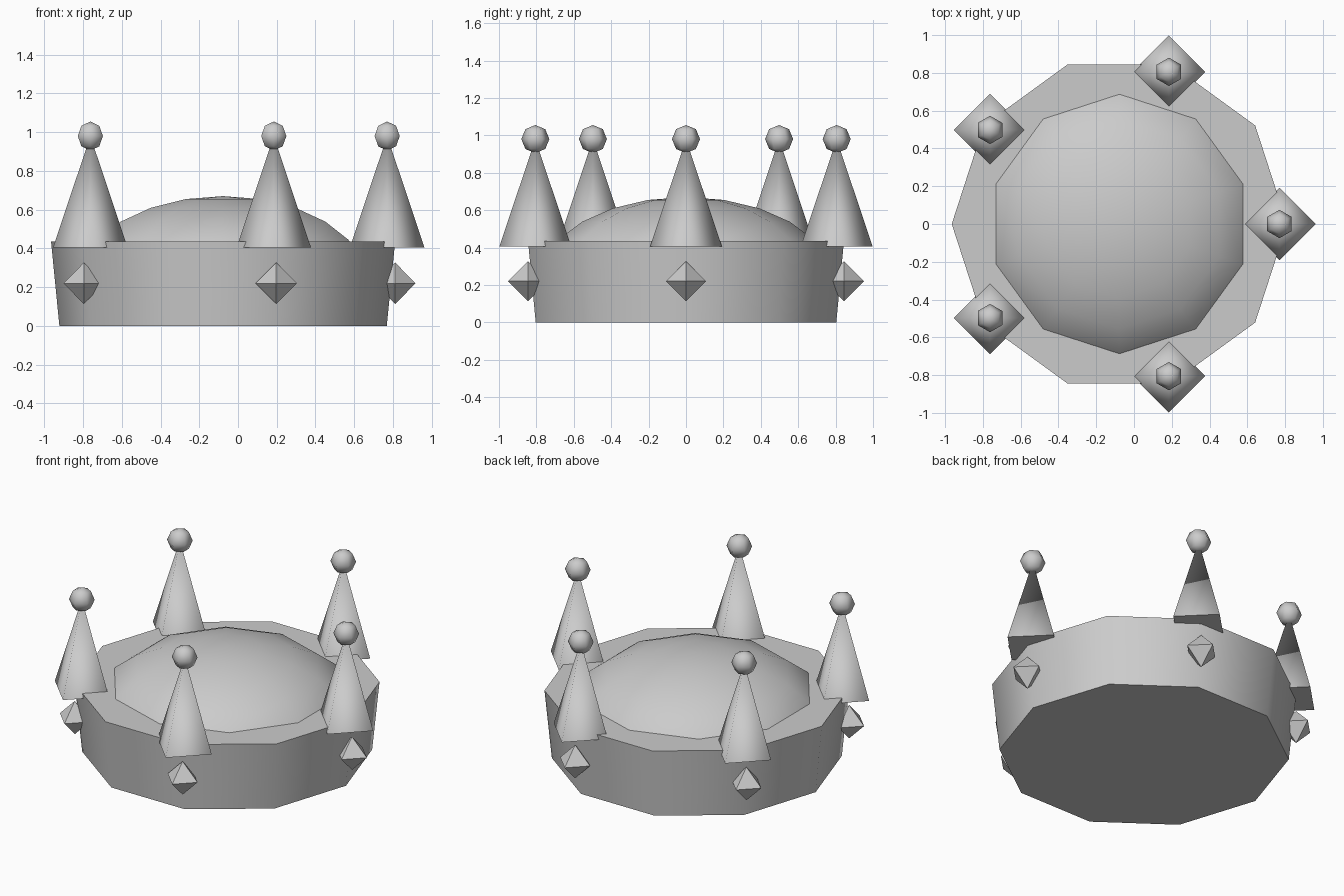
import bpy, bmesh, math

if "Cube" in bpy.data.objects:
    bpy.data.objects.remove(bpy.data.objects["Cube"])

CX = -0.077  # axis of the crown ring
grey = bpy.data.materials.new("light_grey")
grey.diffuse_color = (0.6, 0.6, 0.6, 1)
grey.use_nodes = True
grey.node_tree.nodes["Principled BSDF"].inputs["Base Color"].default_value = grey.diffuse_color


def lathe(name, profile, sides, phase, loc, smooth=None):
    """Spin (radius, z) points into a solid; radius 0 makes a single pole."""
    bm = bmesh.new()
    rings = []
    for r, z in profile:
        n = sides if r > 1e-5 else 1
        rings.append([bm.verts.new((r * math.cos(phase + 2 * math.pi * i / sides),
                                    r * math.sin(phase + 2 * math.pi * i / sides), z))
                      for i in range(n)])
    for a, b in zip(rings, rings[1:]):
        for i in range(sides):
            j = (i + 1) % sides
            quad = [a[i % len(a)], a[j % len(a)], b[j % len(b)], b[i % len(b)]]
            bm.faces.new(list(dict.fromkeys(quad)))
    for ring in (rings[0], rings[-1]):
        if len(ring) > 1:
            bm.faces.new(ring)
    bmesh.ops.recalc_face_normals(bm, faces=bm.faces)
    me = bpy.data.meshes.new(name)
    bm.to_mesh(me)
    bm.free()
    me.materials.append(grey)
    if smooth:
        me.shade_smooth()
        me.set_sharp_from_angle(angle=math.radians(smooth))
    ob = bpy.data.objects.new(name, me)
    ob.location = loc
    bpy.context.collection.objects.link(ob)
    return ob


def arc(r, h, start, steps, step):
    """Profile along an ellipse, angles measured from the top pole."""
    angles = [math.radians(start - step * i) for i in range(steps + 1)]
    return [(r * math.sin(a), h * math.cos(a)) for a in angles]


# Flared ten-sided band and the cushion swelling out of it
lathe("band", [(0.845, 0), (0.888, 0.435)], 10, 0, (CX, 0, 0), 60)
lathe("cushion", arc(0.785, 0.45, 90, 6, 15), 10, math.radians(18), (CX, 0, 0.22), 60)

# Five spikes with balls on top and gems below
for k in range(5):
    a = 2 * math.pi * k / 5
    c, s = math.cos(a), math.sin(a)
    spot = (CX + 0.847 * c, 0.847 * s, 0)
    lathe(f"spike_{k}", [(0.192, 0.405), (0, 0.98)], 4, 0, spot, 95)
    lathe(f"ball_{k}", arc(0.075, 0.075, 180, 4, 45), 6, math.radians(30),
          (spot[0], spot[1], 0.98), 75)
    lathe(f"gem_{k}", [(0, -0.107), (0.106, 0), (0, 0.107)], 4, 0,
          (CX + 0.888 * c, 0.888 * s, 0.22))
